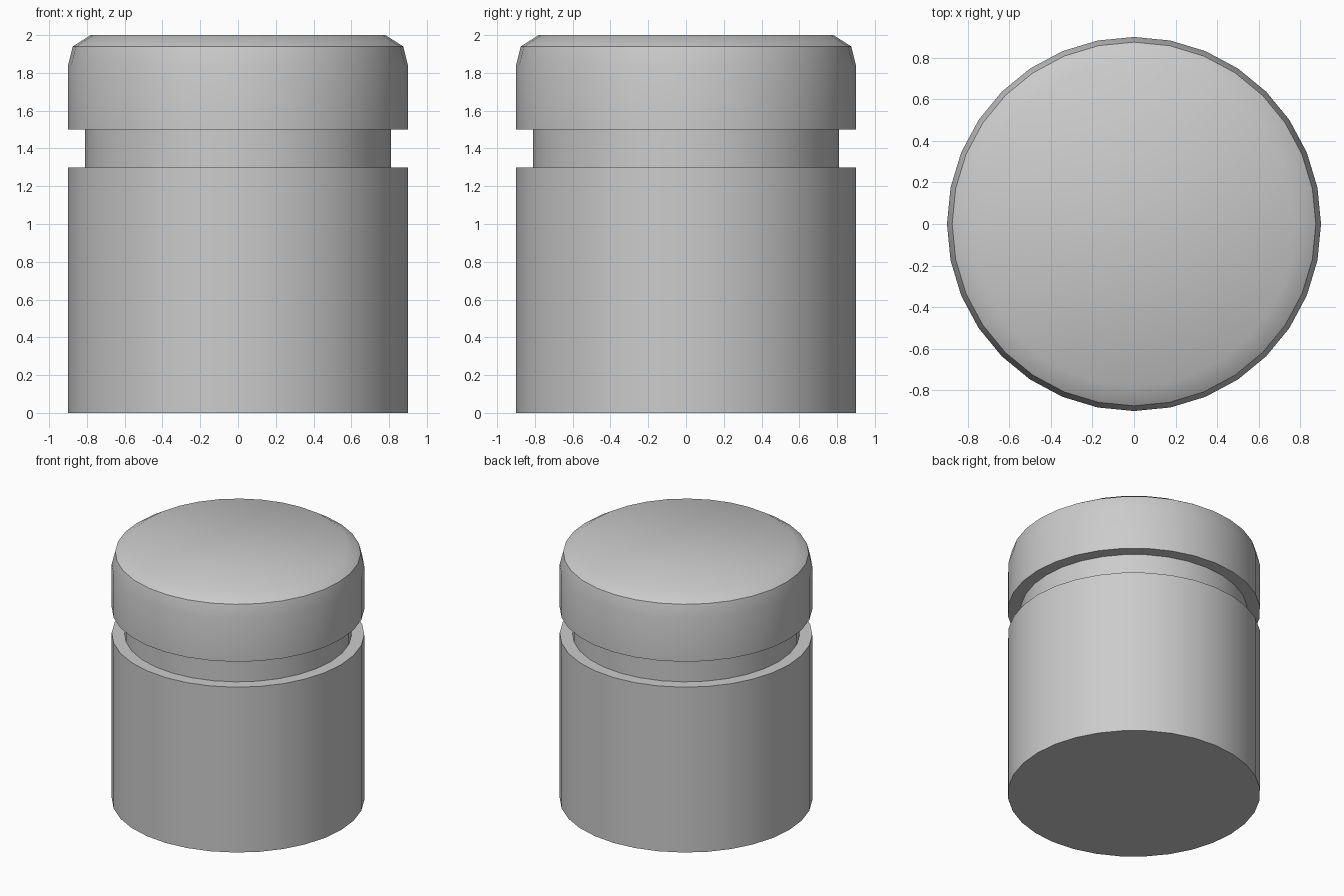
import bpy
import bmesh
from math import cos, sin, tau

cube = bpy.data.objects.get("Cube")
if cube:
    bpy.data.objects.remove(cube, do_unlink=True)

SIDES = 32

# Single plain grey
grey = bpy.data.materials.new("plain_grey")
grey.use_nodes = True
colour = (0.6, 0.6, 0.6, 1)
grey.diffuse_color = colour
grey.node_tree.nodes["Principled BSDF"].inputs["Base Color"].default_value = colour


def lathe(name, profile, close_bottom=False, close_top=False):
    """Spin a bottom-to-top (radius, height) profile around z."""
    bm = bmesh.new()
    rings = [[bm.verts.new((r * cos(tau * i / SIDES), r * sin(tau * i / SIDES), z))
              for i in range(SIDES)] for r, z in profile]
    for low, high in zip(rings, rings[1:]):
        for i in range(SIDES):
            j = (i + 1) % SIDES
            bm.faces.new((low[i], low[j], high[j], high[i]))
    if close_bottom:
        bm.faces.new(rings[0][::-1])
    if close_top:
        bm.faces.new(rings[-1])
    mesh = bpy.data.meshes.new(name)
    bm.to_mesh(mesh)
    bm.free()
    mesh.materials.append(grey)
    obj = bpy.data.objects.new(name, mesh)
    bpy.context.collection.objects.link(obj)
    bpy.ops.object.select_all(action="DESELECT")
    obj.select_set(True)
    bpy.context.view_layer.objects.active = obj
    bpy.ops.object.shade_smooth_by_angle(angle=0.7)
    return obj


# Jar body with its shoulder ledge
lathe("jar_body", [(0.9, 0), (0.9, 1.3), (0.81, 1.3)], close_bottom=True)

# Recessed neck
lathe("neck", [(0.81, 1.3), (0.81, 1.5)])

# Lid with a rounded upper rim
lathe("lid", [(0.81, 1.5), (0.9, 1.5), (0.9, 1.84), (0.875, 1.94), (0.78, 2)],
      close_top=True)
